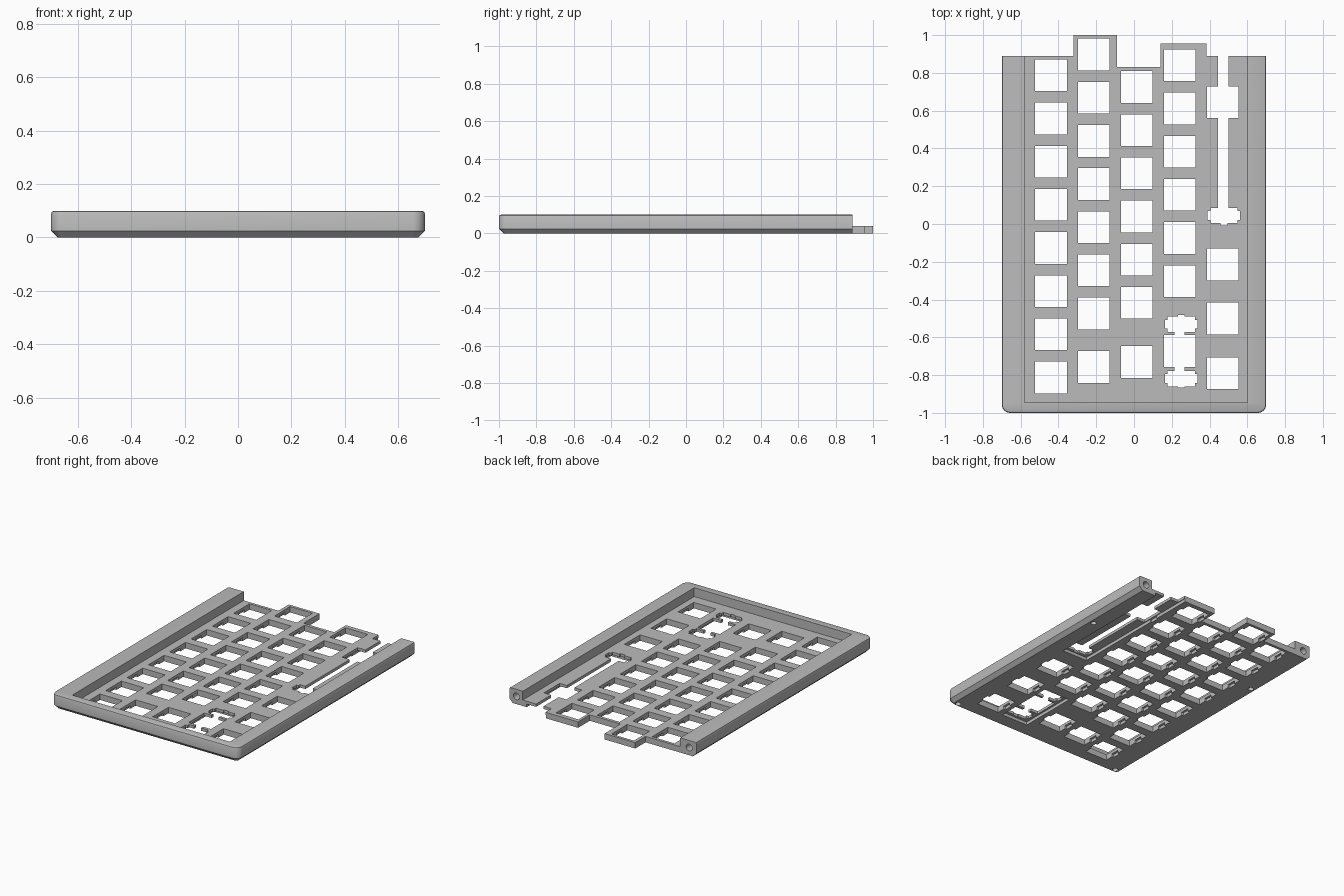
import bpy, bmesh, math
from mathutils import Matrix, Vector

if "Cube" in bpy.data.objects:
    bpy.data.objects.remove(bpy.data.objects["Cube"], do_unlink=True)

HALF_W, FRONT, BACK, TAB_BACK = 0.7, -1.0, 0.89, 1.0
HEIGHT, PLATE, CLIP = 0.1, 0.04, 0.021
PITCH, HOLE = 0.2285, 0.168

grey = bpy.data.materials.new("mid grey")
grey.use_nodes = True
colour = (0.5, 0.5, 0.5, 1)
grey.diffuse_color = colour
grey.node_tree.nodes["Principled BSDF"].inputs["Base Color"].default_value = colour


def make_object(name, bm):
    bmesh.ops.recalc_face_normals(bm, faces=bm.faces)
    mesh = bpy.data.meshes.new(name)
    bm.to_mesh(mesh)
    bm.free()
    obj = bpy.data.objects.new(name, mesh)
    bpy.context.collection.objects.link(obj)
    mesh.materials.append(grey)
    return obj


def outline(inset, z, radius=0.045, steps=8):
    """Open-backed outline with two rounded front corners."""
    w, f, r = HALF_W - inset, FRONT + inset, radius - inset
    pts = [(w, TAB_BACK)]
    for cx, start in ((w - r, 0), (r - w, -math.pi / 2)):
        for i in range(steps + 1):
            a = start - i * math.pi / 2 / steps
            pts.append((cx + r * math.cos(a), f + r + r * math.sin(a)))
    pts.append((-w, TAB_BACK))
    return [Vector((x, y, z)) for x, y in pts]


# Solid case blank: chamfered underneath, softly rounded on top
bm = bmesh.new()
levels = [(0.025, 0), (0, 0.025), (0, 0.09), (0.003, 0.097), (0.01, HEIGHT)]
loops = [[bm.verts.new(p) for p in outline(d, z)] for d, z in levels]
for low, high in zip(loops, loops[1:]):
    for i in range(len(low)):
        j = (i + 1) % len(low)
        bm.faces.new((low[i], low[j], high[j], high[i]))
bm.faces.new(loops[0])
bm.faces.new(loops[-1])
case = make_object("keyboard_case", bm)


def box(bm, x0, x1, y0, y1, z0=-0.1, z1=0.3):
    centre = Vector((x0 + x1, y0 + y1, z0 + z1)) / 2
    size = Matrix.Diagonal((x1 - x0, y1 - y0, z1 - z0, 1))
    bmesh.ops.create_cube(bm, size=1, matrix=Matrix.Translation(centre) @ size)


def cylinder(bm, centre, radius, depth, rotation=Matrix()):
    bmesh.ops.create_cone(bm, cap_ends=True, segments=24, radius1=radius, radius2=radius,
                          depth=depth, matrix=Matrix.Translation(centre) @ rotation)


def carve(bm):
    """Subtract the collected shapes from the case."""
    cutter = make_object("cutter", bm)
    cutter.hide_render = True
    mod = case.modifiers.new("cut", "BOOLEAN")
    mod.operation, mod.solver, mod.use_self = "DIFFERENCE", "EXACT", True
    mod.object = cutter
    bpy.ops.object.select_all(action="DESELECT")
    bpy.context.view_layer.objects.active = case
    case.select_set(True)
    bpy.ops.object.modifier_apply(modifier=mod.name)
    bpy.data.objects.remove(cutter, do_unlink=True)


# Open tray above the switch plate
bm = bmesh.new()
box(bm, -0.58, 0.6, -0.945, 1.5, PLATE)
carve(bm)

# Stepped back edge that leaves two tabs
for x0, x1, y in ((-1, -0.32, BACK), (-0.09, 0.14, 0.83), (0.14, 0.385, 0.955), (0.385, 1, BACK)):
    bm = bmesh.new()
    box(bm, x0, x1, y, 1.5)
    carve(bm)

# Thinned areas under the stabilised keys
bm = bmesh.new()
box(bm, 0.38, 0.57, -0.015, 1.5, -0.1, CLIP)
box(bm, 0.145, 0.345, -0.88, -0.465, -0.1, CLIP)
carve(bm)

# Switch centres: column x, first y, count on the regular pitch, extra keys
columns = [
    (-0.44, 0.787, 8, []),
    (-0.2125, 0.897, 7, [-0.757]),
    (0.015, 0.725, 6, [-0.73]),
    (0.2425, 0.84, 6, [-0.672]),
    (0.47, 0.645, 1, [-0.215, -0.5, -0.79]),
]
switches = [(x, y) for x, top, n, extra in columns
            for y in [top - k * PITCH for k in range(n)] + extra]

# Square switch openings, then the clip notches under their side edges
bm = bmesh.new()
h = HOLE / 2
for x, y in switches:
    box(bm, x - h, x + h, y - h, y + h)
carve(bm)
bm = bmesh.new()
for x, y in switches:
    box(bm, x - h - 0.014, x + h + 0.014, y - 0.03, y + 0.03, -0.1, CLIP)
carve(bm)


def stabiliser(bm, x, y, tip):
    """Stepped stabiliser opening with a small tip on one end."""
    box(bm, x - 0.072, x + 0.072, y - 0.041, y + 0.041)
    box(bm, x - 0.086, x + 0.086, y - 0.023, y + 0.023)
    box(bm, x - 0.018, x + 0.018, min(y, y + tip), max(y, y + tip))


# Two-unit key stabilisers and the long bar slot
bm = bmesh.new()
stabiliser(bm, 0.25, -0.53, 0.048)
stabiliser(bm, 0.25, -0.818, -0.048)
box(bm, 0.215, 0.267, -0.6, -0.56)
box(bm, 0.215, 0.267, -0.785, -0.745)
stabiliser(bm, 0.476, 0.045, -0.052)
box(bm, 0.444, 0.5, 0.06, 1.5)
carve(bm)

# Blind screw holes underneath and joining holes in the wall ends
bm = bmesh.new()
for side in (-1, 1):
    for y in (-0.955, 0.375):
        cylinder(bm, (side * 0.647, y, 0), 0.018, 0.1)
    cylinder(bm, (side * 0.647, BACK, 0.052), 0.023, 0.2, Matrix.Rotation(math.pi / 2, 4, "X"))
carve(bm)

bpy.ops.object.shade_smooth_by_angle(angle=math.radians(30))
